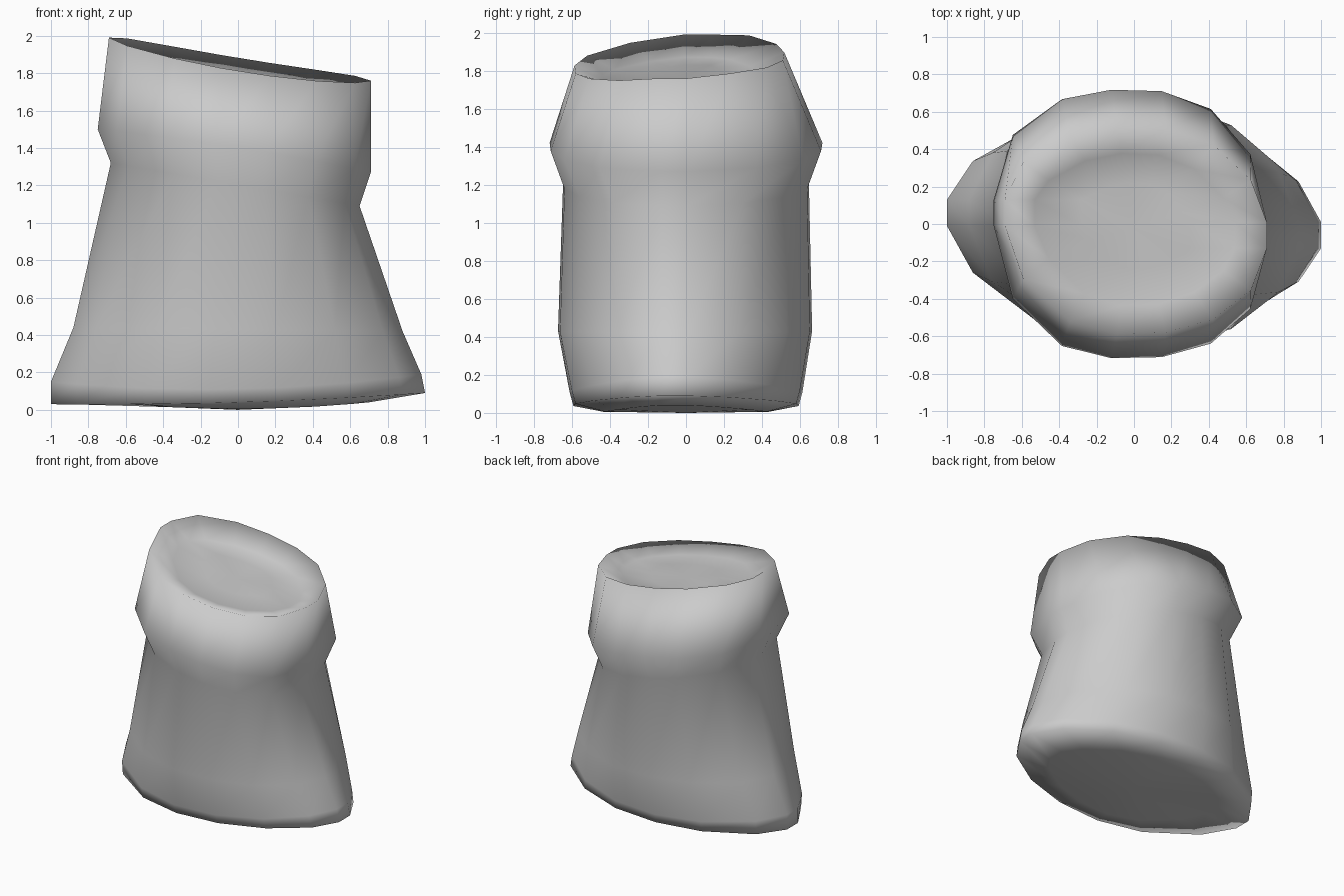
import bpy, bmesh

cube = bpy.data.objects.get("Cube")
if cube:
    bpy.data.objects.remove(cube, do_unlink=True)

# One plain cloth colour
cloth = bpy.data.materials.new("grey_cloth")
cloth.use_nodes = True
colour = (0.6, 0.6, 0.6, 1)
cloth.diffuse_color = colour
cloth.node_tree.nodes["Principled BSDF"].inputs["Base Color"].default_value = colour

STATIONS = (-1, -.86, -.5, -.14, .23, .59, .88, 1)


def ring(bm, xl, zl, xr, zr, front, back, power, sag=0, tilt=0, tip=.07):
    """Closed loop of cloth: left/right ends, front/back depth, roundness."""
    verts = []
    for side, depth, row in ((-1, front, STATIONS), (1, back, STATIONS[::-1])):
        for s in row:
            x = xl + (xr - xl) * (s + 1) / 2
            bulge = max(0, 1 - abs(s) ** power) ** (1 / power)
            y = side * max(tip, depth * bulge) - .06 * s ** 3
            z = zl + (zr - zl) * (s + 1) / 2 + sag * (1 - s * s) + side * tilt * bulge
            verts.append(bm.verts.new((x, y, z)))
    return verts


def bridge(bm, a, b):
    for i in range(len(a)):
        j = (i + 1) % len(a)
        bm.faces.new((a[i], a[j], b[j], b[i]))


def cap(bm, loop, centre):
    hub = bm.verts.new(centre)
    for i in range(len(loop)):
        bm.faces.new((loop[i], loop[(i + 1) % len(loop)], hub))


bm = bmesh.new()
rings = [
    # underside and pointed bottom corners
    ring(bm, -.7, .04, .7, .04, .44, .44, 1.9, -.035),
    ring(bm, -1, .03, 1, .09, .60, .60, 1.9, -.02),
    ring(bm, -1, .15, .98, .19, .62, .62, 1.9, -.06),
    # body
    ring(bm, -.88, .44, .88, .42, .68, .67, 2),
    ring(bm, -.68, 1.32, .65, 1.09, .65, .65, 2.2),
    # puffed collar
    ring(bm, -.75, 1.5, .71, 1.27, .72, .72, 2.4, .02),
    # rim
    ring(bm, -.69, 1.99, .71, 1.76, .59, .52, 2.2, -.03, .035),
    # shallow sunken mouth
    ring(bm, -.53, 1.87, .54, 1.71, .44, .38, 2, -.02, .01),
    ring(bm, -.28, 1.83, .30, 1.74, .24, .22, 2, -.02),
]
for lower, upper in zip(rings, rings[1:]):
    bridge(bm, lower, upper)
cap(bm, rings[0][::-1], (0, 0, 0))
cap(bm, rings[-1], (0, -.02, 1.76))
bmesh.ops.recalc_face_normals(bm, faces=bm.faces)
for face in bm.faces:
    face.smooth = True

mesh = bpy.data.meshes.new("sack")
bm.to_mesh(mesh)
bm.free()
mesh.materials.append(cloth)
sack = bpy.data.objects.new("sack", mesh)
bpy.context.collection.objects.link(sack)
